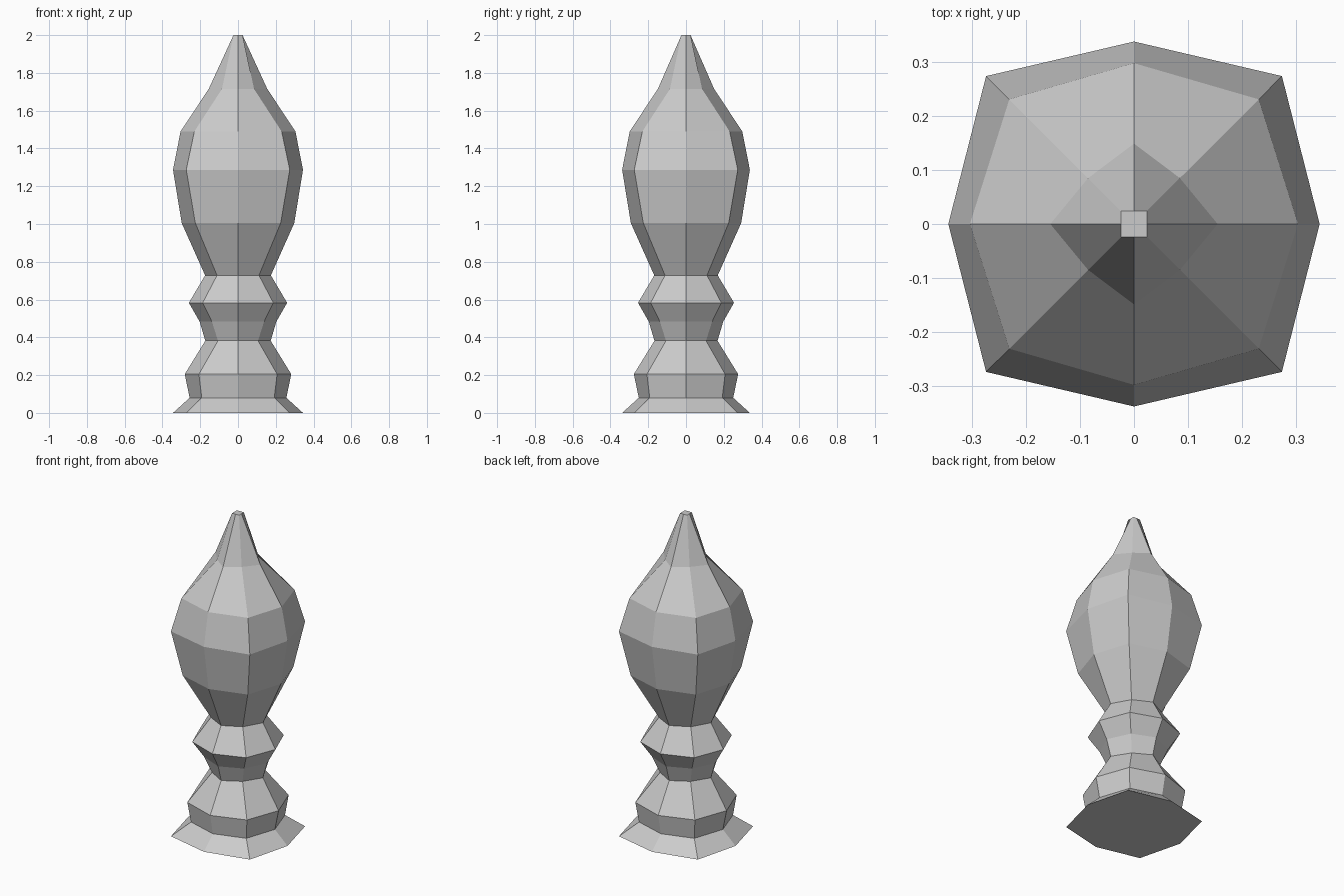
import bpy, bmesh

if "Cube" in bpy.data.objects:
    bpy.data.objects.remove(bpy.data.objects["Cube"])

# Profile: height, reach along the axes, reach of the diagonal corners
PROFILE = [
    (0.00, 0.344, 0.274), (0.08, 0.256, 0.192), (0.205, 0.282, 0.207),
    (0.382, 0.173, 0.106), (0.483, 0.203, 0.138), (0.583, 0.260, 0.187),
    (0.728, 0.174, 0.111), (1.005, 0.298, 0.226), (1.287, 0.344, 0.274),
    (1.49, 0.304, 0.231), (1.715, 0.155, 0.085), (2.00, 0.024, 0.024),
]


def ring(bm, z, axis, diag):
    x = axis
    y = axis - 0.006 if axis > 0.1 else axis  # slightly shallower front to back
    pts = [(x, 0), (diag, diag), (0, y), (-diag, diag),
           (-x, 0), (-diag, -diag), (0, -y), (diag, -diag)]
    return [bm.verts.new((px, py, z)) for px, py in pts]


# Eight-sided turned finial, lofted through the rings
bm = bmesh.new()
rings = [ring(bm, *p) for p in PROFILE]
for lo, hi in zip(rings, rings[1:]):
    for i in range(8):
        j = (i + 1) % 8
        bm.faces.new((lo[i], lo[j], hi[j], hi[i]))
bm.faces.new(rings[0][::-1])  # base cap
bm.faces.new(rings[-1])       # tip cap
bmesh.ops.recalc_face_normals(bm, faces=bm.faces)

mesh = bpy.data.meshes.new("turned_finial")
bm.to_mesh(mesh)
bm.free()
bpy.context.collection.objects.link(bpy.data.objects.new("turned_finial", mesh))
